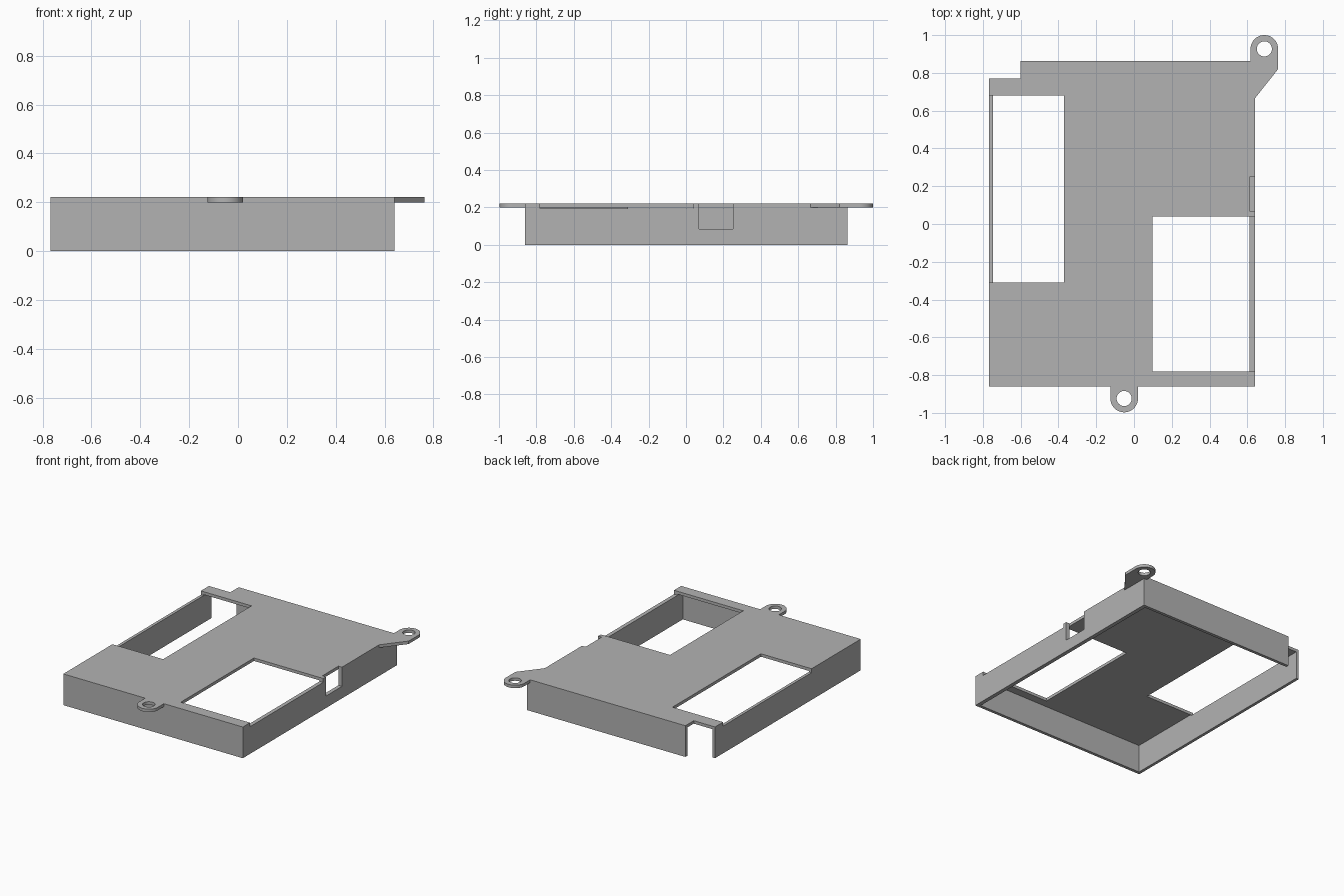
import bpy
import bmesh
from math import pi, cos, sin
from mathutils import Vector

cube = bpy.data.objects.get("Cube")
if cube:
    bpy.data.objects.remove(cube, do_unlink=True)

# Single plain grey
grey = bpy.data.materials.new("plain grey")
grey.use_nodes = True
colour = (0.45, 0.45, 0.45, 1)
grey.diffuse_color = colour
grey.node_tree.nodes["Principled BSDF"].inputs["Base Color"].default_value = colour

# Main dimensions
X0, X1, Y0, Y1 = -0.767, 0.64, -0.86, 0.864
Z_PLATE, Z_TOP, Z_LEDGE = 0.2, 0.221, 0.193
T_RIGHT, T_LEFT, T_END = 0.021, 0.028, 0.022
LUG_R, HOLE_R = 0.073, 0.04
FRONT_LUG, BACK_LUG = (-0.052, -0.924), (0.69, 0.927)
STEP_X, STEP_Y = -0.6, 0.77          # missing back corner
BAY_A = (-0.31, 0.68)                # cutout along the -x side
BAY_B = (-0.78, 0.04)                # cutout along the +x side
SLOT = (0.07, 0.25)                  # port opening in the +x wall


def arc(centre, radius, start, end, steps):
    return [(centre[0] + radius * cos(start + (end - start) * i / steps),
             centre[1] + radius * sin(start + (end - start) * i / steps))
            for i in range(steps + 1)]


def extrude_profile(name, points, place, depth):
    """Extrude a flat outline; place maps (u, v) into space."""
    bm = bmesh.new()
    face = bm.faces.new([bm.verts.new(place(u, v)) for u, v in points])
    top = bmesh.ops.extrude_face_region(bm, geom=[face])["geom"]
    verts = [g for g in top if isinstance(g, bmesh.types.BMVert)]
    bmesh.ops.translate(bm, verts=verts, vec=Vector(depth))
    bmesh.ops.recalc_face_normals(bm, faces=bm.faces)
    mesh = bpy.data.meshes.new(name)
    bm.to_mesh(mesh)
    bm.free()
    mesh.materials.append(grey)
    obj = bpy.data.objects.new(name, mesh)
    bpy.context.collection.objects.link(obj)
    return obj


# Top plate with side bays, port notch and two mounting lugs
fx, bx = FRONT_LUG[0], BACK_LUG[0]
inner = X1 - T_LEFT
outline = [(X0, Y0), (fx - LUG_R, Y0)]
outline += arc(FRONT_LUG, LUG_R, pi, 2 * pi, 32)
outline += [(fx + LUG_R, Y0), (X1, Y0),
            (X1, BAY_B[0]), (0.097, BAY_B[0]), (0.097, BAY_B[1]), (X1, BAY_B[1]),
            (X1, SLOT[0]), (inner, SLOT[0]), (inner, SLOT[1]), (X1, SLOT[1]),
            (X1, 0.665), (bx + LUG_R, 0.82)]
outline += arc(BACK_LUG, LUG_R, 0, pi, 32)
outline += [(bx - LUG_R, Y1), (STEP_X, Y1), (STEP_X, STEP_Y), (X0, STEP_Y),
            (X0, BAY_A[1]), (-0.37, BAY_A[1]), (-0.37, BAY_A[0]), (X0, BAY_A[0])]
holes = [arc(c, HOLE_R, 0, 2 * pi, 40)[:-1] for c in (FRONT_LUG, BACK_LUG)]

curve = bpy.data.curves.new("top_plate", "CURVE")
curve.dimensions = "2D"
curve.fill_mode = "BOTH"
curve.extrude = (Z_TOP - Z_PLATE) / 2
for loop in [outline] + holes:
    spline = curve.splines.new("POLY")
    spline.points.add(len(loop) - 1)
    for point, (x, y) in zip(spline.points, loop):
        point.co = (x, y, 0, 1)
    spline.use_cyclic_u = True
curve.materials.append(grey)
plate = bpy.data.objects.new("top_plate", curve)
plate.location.z = (Z_TOP + Z_PLATE) / 2
bpy.context.collection.objects.link(plate)
bpy.ops.object.select_all(action="DESELECT")
plate.select_set(True)
bpy.context.view_layer.objects.active = plate
bpy.ops.object.convert(target="MESH")
bpy.ops.object.shade_smooth_by_angle(angle=pi / 6)


# Front and back walls
def end_wall(name, x_start, y):
    box = [(x_start, 0), (X1, 0), (X1, Z_PLATE), (x_start, Z_PLATE)]
    extrude_profile(name, box, lambda u, v: (u, y, v), (0, T_END, 0))


end_wall("front_wall", X0, Y0)
end_wall("back_wall", STEP_X, Y1 - T_END)


# Side walls, lowered along the bays and cut for the port
def side_wall(name, x, thickness, y_end, dips):
    pts = [(Y0 + T_END, 0), (Y0 + T_END, Z_PLATE)]
    for start, end, z in dips:
        pts += [(start, Z_PLATE), (start, z), (end, z), (end, Z_PLATE)]
    pts += [(y_end, Z_PLATE), (y_end, 0)]
    extrude_profile(name, pts, lambda u, v: (x, u, v), (thickness, 0, 0))


side_wall("right_wall", X0, T_RIGHT, STEP_Y, [(*BAY_A, Z_LEDGE)])
side_wall("left_wall", inner, T_LEFT, Y1 - T_END,
          [(*BAY_B, Z_LEDGE), (*SLOT, 0.085)])
